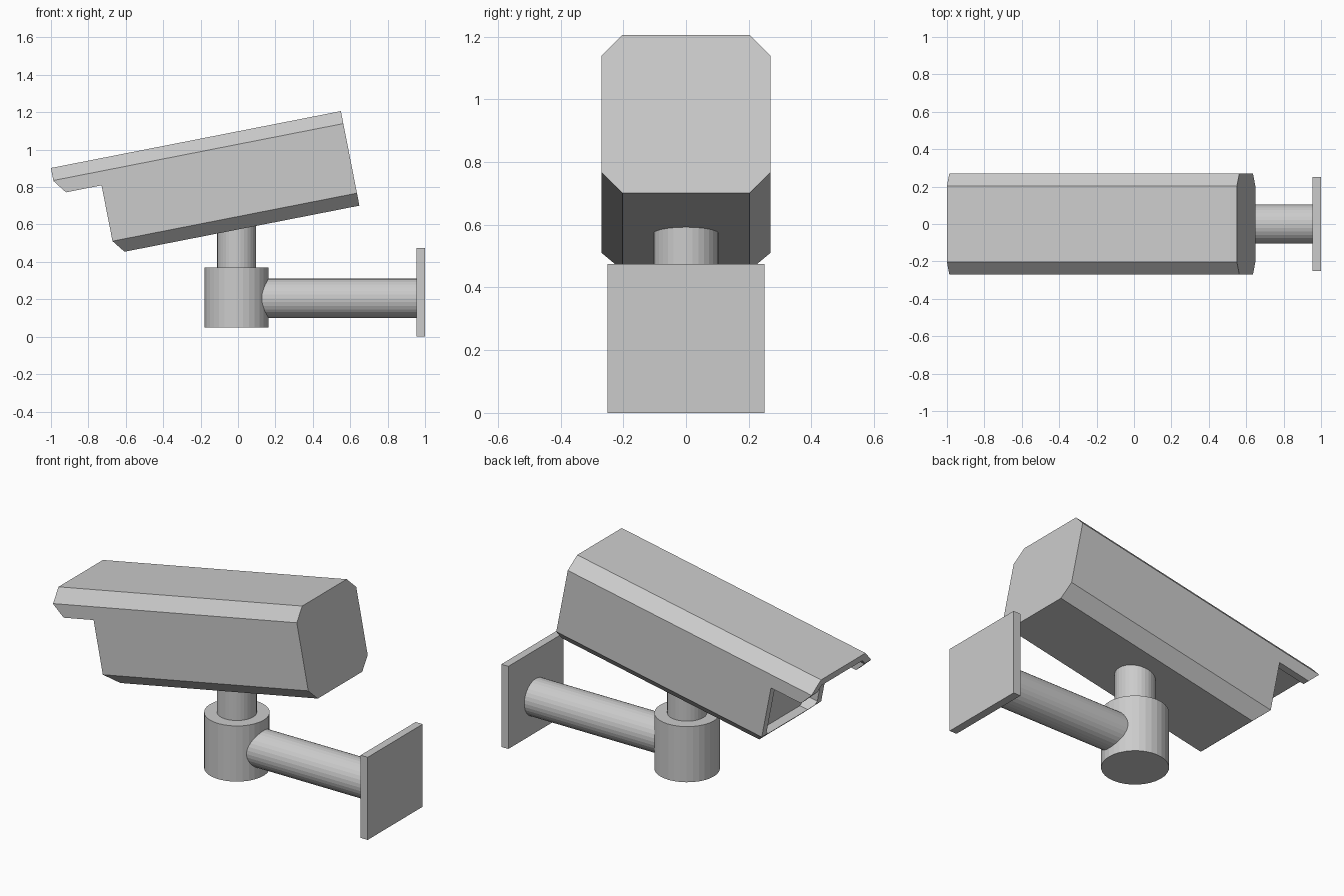
import bpy, bmesh, math
from mathutils import Matrix, Vector

if "Cube" in bpy.data.objects:
    bpy.data.objects.remove(bpy.data.objects["Cube"])

grey = bpy.data.materials.new("light_grey")
grey.diffuse_color = (0.6, 0.6, 0.6, 1)
grey.use_nodes = True
grey.node_tree.nodes["Principled BSDF"].inputs["Base Color"].default_value = grey.diffuse_color

TILT = math.radians(11.1)


def finish(name, bm):
    bmesh.ops.recalc_face_normals(bm, faces=bm.faces)
    mesh = bpy.data.meshes.new(name)
    bm.to_mesh(mesh)
    bm.free()
    mesh.materials.append(grey)
    obj = bpy.data.objects.new(name, mesh)
    bpy.context.collection.objects.link(obj)
    return obj


def prism(name, points, offset):
    """Extrude a closed outline along offset."""
    bm = bmesh.new()
    face = bm.faces.new([bm.verts.new(p) for p in points])
    ext = bmesh.ops.extrude_face_region(bm, geom=[face])["geom"]
    bmesh.ops.translate(bm, vec=offset, verts=[v for v in ext if isinstance(v, bmesh.types.BMVert)])
    return finish(name, bm)


def cylinder(name, radius, start, end):
    start, end = Vector(start), Vector(end)
    axis = end - start
    bm = bmesh.new()
    bmesh.ops.create_cone(
        bm, cap_ends=True, segments=32, radius1=radius, radius2=radius, depth=axis.length,
        matrix=Matrix.Translation((start + end) / 2) @ axis.to_track_quat("Z", "Y").to_matrix().to_4x4())
    return finish(name, bm)


def octagon(u, inset):
    """Chamfered housing section, shrunk by inset."""
    w, t, b = 0.27 - inset, -inset, -0.515 + inset
    c = 0.068 - inset * 0.58
    return [(u, -w, t - c), (u, -w + c, t), (u, w - c, t), (u, w, t - c),
            (u, w, b + c), (u, w - c, b), (u, -w + c, b), (u, -w, b + c)]


def cut(target, cutter):
    cutter.hide_render = True
    cutter.hide_set(True)
    mod = target.modifiers.new("cut", "BOOLEAN")
    mod.operation, mod.solver, mod.object = "DIFFERENCE", "EXACT", cutter


# Camera housing, in its own frame: origin at the rear top edge, front towards -x
housing = prism("camera_housing", octagon(0, 0), (-1.58, 0, 0))

# Notch under the visor, with slanted lower corners
notch = [(-1.75, 0.16), (-1.526, -0.143), (-1.332, -0.143), (-1.332, -0.447),
         (-1.23, -0.58), (-1.75, -0.58)]
notch[0] = (-1.70, 0.09)
cut(housing, prism("visor_notch_cutter", [(u, -0.5, v) for u, v in notch], (0, 1, 0)))

# Hollow front behind the rim
cut(housing, prism("lens_recess_cutter", octagon(-1.26, 0.04), (-0.5, 0, 0)))

# Tilt the housing and its cutters together
frame = Matrix.Translation((0.55, 0, 1.206)) @ Matrix.Rotation(-TILT, 4, "Y")
for obj in list(bpy.context.collection.objects):
    obj.matrix_world = frame

# Bracket
cylinder("swivel_post", 0.104, (-0.007, 0, 0.3), (-0.007, 0, 0.65))
cylinder("swivel_collar", 0.171, (-0.007, 0, 0.05), (-0.007, 0, 0.37))
cylinder("wall_arm", 0.105, (0, 0, 0.205), (0.96, 0, 0.205))
prism("wall_plate", [(0.955, -0.25, 0), (0.955, 0.25, 0), (0.955, 0.25, 0.475), (0.955, -0.25, 0.475)],
      (0.045, 0, 0))
